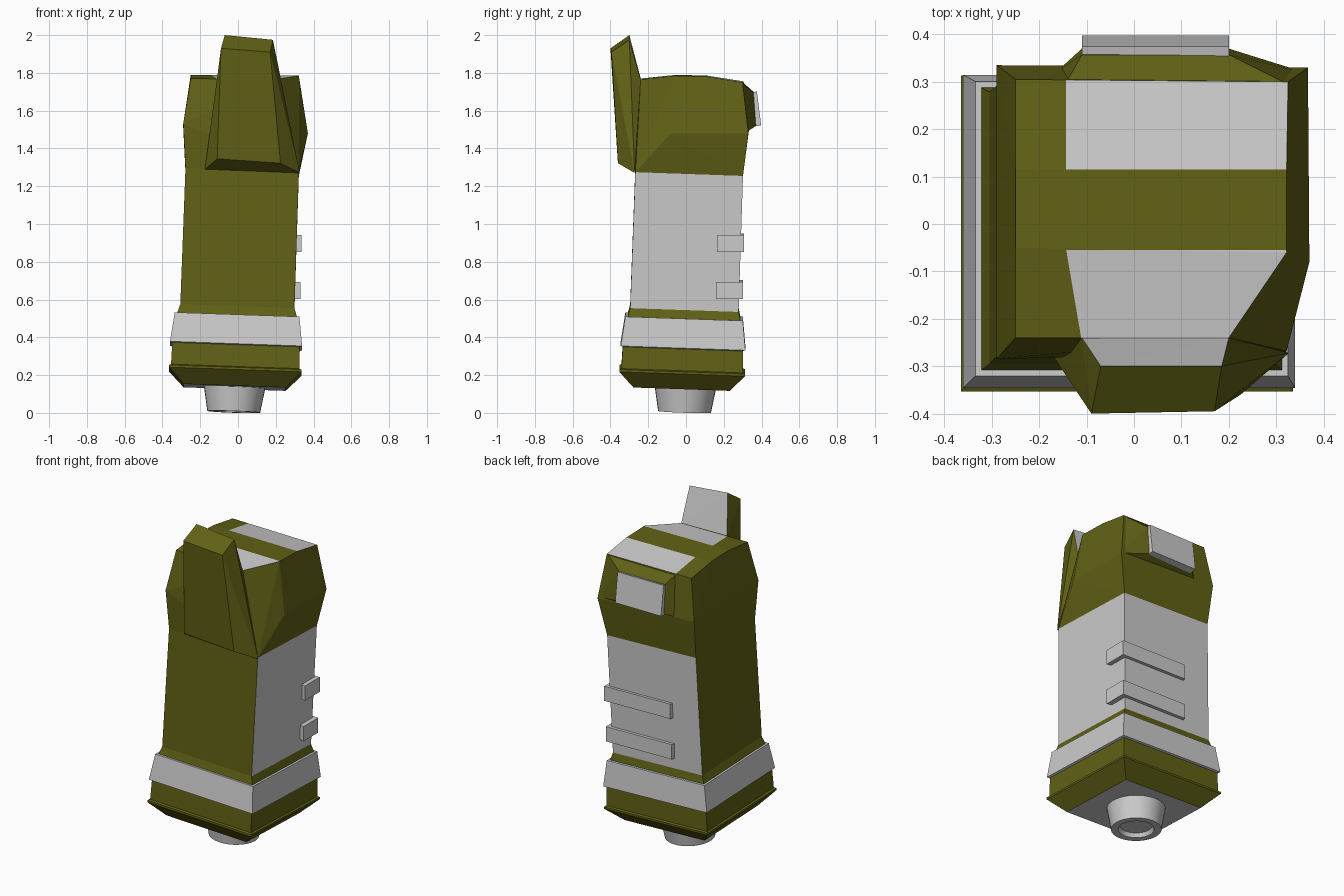
import bpy, bmesh, math
from mathutils import Vector

if "Cube" in bpy.data.objects:
    bpy.data.objects.remove(bpy.data.objects["Cube"])


def material(name, color):
    m = bpy.data.materials.new(name)
    m.diffuse_color = color
    m.use_nodes = True
    m.node_tree.nodes["Principled BSDF"].inputs["Base Color"].default_value = m.diffuse_color
    return m


OLIVE = material("olive", (0.12, 0.12, 0.008, 1))
GREY = material("grey", (0.8, 0.8, 0.8, 1))


def tilt(x, y, z):
    """The whole casing leans slightly towards +x and +y."""
    return (x + 0.035 * (z - 0.65), y + 0.035 * (z - 0.8), z - 0.035 * (x + y))


def finish(name, bm, is_grey):
    """Colour faces by a test on normal and centre, merge flat faces, make the object."""
    bmesh.ops.recalc_face_normals(bm, faces=bm.faces[:])
    for f in bm.faces:
        f.material_index = 1 if is_grey(f.normal, f.calc_center_median()) else 0
    bmesh.ops.dissolve_limit(bm, angle_limit=math.radians(1), verts=bm.verts[:],
                             edges=bm.edges[:], delimit={'MATERIAL'})
    me = bpy.data.meshes.new(name)
    bm.to_mesh(me)
    bm.free()
    me.materials.append(OLIVE)
    me.materials.append(GREY)
    ob = bpy.data.objects.new(name, me)
    bpy.context.collection.objects.link(ob)
    return ob


def all_grey(n, c):
    return True


def no_grey(n, c):
    return False


def loft(name, rings, is_grey):
    """Skin a stack of equal-length rings and cap both ends."""
    bm = bmesh.new()
    vs = [[bm.verts.new(p) for p in r] for r in rings]
    k = len(vs[0])
    for a, b in zip(vs, vs[1:]):
        for i in range(k):
            j = (i + 1) % k
            bm.faces.new((a[i], a[j], b[j], b[i]))
    bm.faces.new(vs[0][::-1])
    bm.faces.new(vs[-1])
    return finish(name, bm, is_grey)


def rect_loft(name, sections, is_grey):
    """Sections are (half width, half depth, height)."""
    corners = ((-1, -1), (1, -1), (1, 1), (-1, 1))
    return loft(name, [[tilt(sx * hx, sy * hy, z) for sx, sy in corners]
                       for hx, hy, z in sections], is_grey)


def hull(name, points, is_grey, cuts=()):
    """Convex block through the points, scored along the cutting planes."""
    bm = bmesh.new()
    for p in points:
        bm.verts.new(p)
    res = bmesh.ops.convex_hull(bm, input=bm.verts[:])
    junk = [v for v in bm.verts if not v.link_faces]
    bmesh.ops.delete(bm, geom=junk, context='VERTS')
    for co, no in cuts:
        bmesh.ops.bisect_plane(bm, geom=bm.verts[:] + bm.edges[:] + bm.faces[:],
                               plane_co=co, plane_no=no)
    return finish(name, bm, is_grey)


# Nozzle with a recessed end
def circle(r, z):
    return [tilt(r * math.cos(t * math.tau / 32), r * math.sin(t * math.tau / 32) + 0.02, z)
            for t in range(32)]


nozzle = loft("bottom_nozzle", [circle(0.165, 0.15), circle(0.14, 0.006),
                                circle(0.1, 0.006), circle(0.09, 0.03)], all_grey)
bpy.context.view_layer.objects.active = nozzle
nozzle.select_set(True)
bpy.ops.object.shade_smooth_by_angle(angle=math.radians(30))

# Bottom cap with lip, and a grey underside
rect_loft("bottom_cap", [(0.27, 0.255, 0.135), (0.35, 0.333, 0.218), (0.35, 0.333, 0.23),
                         (0.34, 0.322, 0.235), (0.337, 0.318, 0.37)],
          lambda n, c: n.z < -0.95 and c.z < 0.16)

# Grey collar
rect_loft("collar_band", [(0.337, 0.318, 0.35), (0.35, 0.33, 0.355),
                          (0.33, 0.311, 0.51), (0.31, 0.295, 0.51)], all_grey)

# Main body, grey on the right and back
rect_loft("main_body", [(0.32, 0.3, 0.5), (0.302, 0.287, 0.555), (0.3, 0.285, 1.275)],
          lambda n, c: c.z > 0.6 and (n.x > 0.5 or n.y > 0.5))

# Two ribs wrapping the back right corner
for i, (z, s) in enumerate(((0.61, 0.0), (0.858, 0.006))):
    outline = ((0.331, 0.302), (0.331, 0.158), (0.27, 0.18),
               (0.27, 0.26), (-0.125, 0.26), (-0.115, 0.302))
    loft("corner_rib_%d" % (i + 1),
         [[(x + s, y + s, h - 0.02 * x) for x, y in outline] for h in (z, z + 0.09)], all_grey)

# Head block with two grey top panels
def top_panel(n, c):
    edge = -0.143 + 0.17 * max(0, -0.055 - c.y)
    return n.z > 0.85 and c.x > edge and (c.y > 0.115 or c.y < -0.055)


base = [tilt(x, y, 1.275) for x in (-0.3, 0.3) for y in (-0.285, 0.285)]
middle = [(-0.29, -0.285, 1.53), (0.37, -0.08, 1.48), (0.367, 0.33, 1.48), (-0.29, 0.335, 1.51)]
top = [(-0.25, -0.24, 1.77), (0.2, -0.24, 1.765), (0.322, -0.06, 1.785), (-0.25, -0.05, 1.79),
       (-0.25, 0.115, 1.785), (0.322, 0.115, 1.78), (0.325, 0.3, 1.75), (-0.25, 0.305, 1.755)]
hull("head", base + middle + top, top_panel,
     cuts=[((0, 0.115, 0), (0, 1, 0)), ((0, -0.055, 0), (0, 1, 0)),
           ((-0.143, 0, 0), (1, 0, 0)), ((-0.143, -0.055, 0), (1, 0.17, 0))])

# Upright front fin with a grey rear face
hull("front_fin", [(-0.07, -0.3, 2.0), (0.185, -0.3, 1.975), (-0.09, -0.4, 1.93),
                   (0.17, -0.395, 1.91), (-0.11, -0.362, 1.345), (0.225, -0.36, 1.322),
                   (-0.175, -0.272, 1.29), (0.327, -0.272, 1.27),
                   (-0.11, -0.24, 1.772), (0.2, -0.24, 1.766)],
     lambda n, c: n.y > 0.5 and c.z > 1.75)

# Raised mount on the back of the head
hull("rear_mount", [(-0.145, 0.295, 1.755), (0.325, 0.295, 1.75), (0.36, 0.32, 1.485),
                    (-0.165, 0.32, 1.5), (-0.11, 0.357, 1.7), (0.2, 0.357, 1.695),
                    (0.2, 0.37, 1.52), (-0.11, 0.37, 1.525)], no_grey)

# Grey plate on the mount
hull("rear_plate", [(x, y, z) for x in (-0.11, 0.2)
                    for y, z in ((0.345, 1.695), (0.375, 1.702), (0.398, 1.522), (0.355, 1.515))],
     all_grey)
